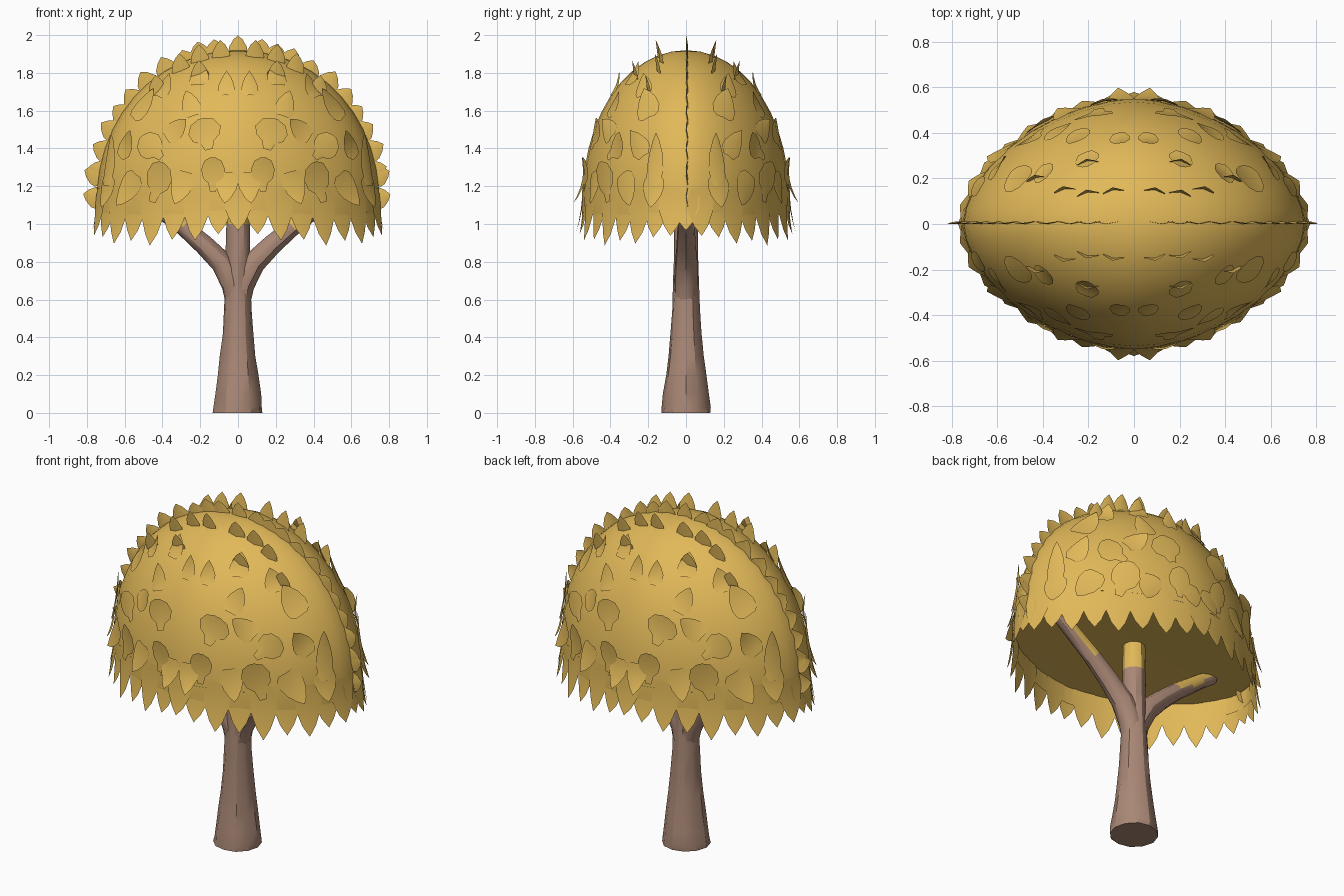
import bpy, bmesh, math, random
from mathutils import Vector

random.seed(4)
if "Cube" in bpy.data.objects:
    bpy.data.objects.remove(bpy.data.objects["Cube"])


def material(name, rgb):
    m = bpy.data.materials.new(name)
    m.use_nodes = True
    color = (*rgb, 1)
    m.diffuse_color = color
    bsdf = m.node_tree.nodes["Principled BSDF"]
    bsdf.inputs["Base Color"].default_value = color
    bsdf.inputs["Roughness"].default_value = 0.9
    return m


gold = material("golden leaf", (0.76, 0.485, 0.10))
bark = material("brown bark", (0.40, 0.245, 0.18))

# Dome dimensions: lens-shaped plan, rounded upright profile
RX, RY, BASE, HEIGHT, POWER, PLAN = 0.75, 0.55, 1.08, 0.84, 2.2, 1.75


def spread(z):
    t = min(max((z - BASE) / HEIGHT, 0), 1)
    return math.sqrt(max(0, 1 - t ** POWER))


def dome_point(a, z):
    def bend(v):
        return math.copysign(abs(v) ** (2 / PLAN), v)
    f = spread(z)
    return Vector((RX * f * bend(math.cos(a)), RY * f * bend(math.sin(a)), z))


def dome_height(x, y):
    f = (abs(x / RX) ** PLAN + abs(y / RY) ** PLAN) ** (1 / PLAN)
    return BASE + HEIGHT * (1 - f * f) ** (1 / POWER)


def dome_normal(p):
    t = max((p.z - BASE) / HEIGHT, 0)
    slope = spread(p.z) ** (PLAN - 2) * POWER / 2 * t ** (POWER - 1) / HEIGHT
    nx = math.copysign(abs(p.x / RX) ** (PLAN - 1) / RX, p.x)
    ny = math.copysign(abs(p.y / RY) ** (PLAN - 1) / RY, p.y)
    return Vector((nx, ny, slope)).normalized()


def finish(bm, name, mats, angle=40):
    mesh = bpy.data.meshes.new(name)
    bm.to_mesh(mesh)
    bm.free()
    for m in mats:
        mesh.materials.append(m)
    ob = bpy.data.objects.new(name, mesh)
    bpy.context.collection.objects.link(ob)
    bpy.ops.object.select_all(action='DESELECT')
    ob.select_set(True)
    bpy.context.view_layer.objects.active = ob
    bpy.ops.object.shade_smooth_by_angle(angle=math.radians(angle))


def bridge(bm, rings):
    for low, high in zip(rings, rings[1:]):
        n = len(low)
        for i in range(n):
            j = (i + 1) % n
            bm.faces.new((low[i], low[j], high[j], high[i]))


def fan(bm, ring, point):
    tip = bm.verts.new(point)
    for i in range(len(ring)):
        bm.faces.new((ring[i], ring[(i + 1) % len(ring)], tip))


# Trunk and branches: rings swept along a path in the x-z plane
def limb(name, path, sides=12):
    bm = bmesh.new()
    rings = []
    for i, (x, z, r) in enumerate(path):
        a, b = path[max(i - 1, 0)], path[min(i + 1, len(path) - 1)]
        along = Vector((b[0] - a[0], 0, b[1] - a[1])).normalized()
        across = Vector((along.z, 0, -along.x))
        ring = []
        for k in range(sides):
            ang = math.tau * k / sides
            rr = r * random.uniform(0.97, 1.03)
            offset = across * math.cos(ang) + Vector((0, math.sin(ang), 0))
            ring.append(bm.verts.new(Vector((x, 0, z)) + offset * rr))
        rings.append(ring)
    bridge(bm, rings)
    bm.faces.new(rings[0])
    bm.faces.new(rings[-1])
    bmesh.ops.recalc_face_normals(bm, faces=bm.faces)
    # Gold tint on the upward sides of the wood inside the crown
    for f in bm.faces:
        f.material_index = int(f.calc_center_median().z > 1.0 and f.normal.z > -0.2)
    finish(bm, name, (bark, gold), 30)


limb("trunk", [(0, 0, .131), (0, .03, .128), (0, .1, .12), (0, .2, .106), (0, .3, .094),
               (0, .42, .082), (0, .55, .073), (0, .7, .067), (0, .85, .064),
               (0, 1.0, .063), (0, 1.17, .06)])
for name, s in (("left_branch", 1), ("right_branch", -1)):
    limb(name, [(s * x, z, r) for x, z, r in (
        (0, .56, .06), (.025, .68, .063), (.085, .795, .06), (.18, .89, .052),
        (.29, .985, .046), (.37, 1.045, .044), (.45, 1.105, .041), (.54, 1.165, .037))])

# Crown dome: open wall at the rim, closed at the top
SEG, ROWS = 36, 12
levels = [1.05] + [BASE + HEIGHT * math.sin(math.pi / 2 * r / ROWS) for r in range(ROWS)]
bm = bmesh.new()
rings = [[bm.verts.new(dome_point(math.tau * k / SEG, z)) for k in range(SEG)] for z in levels]
bridge(bm, rings)
fan(bm, rings[-1], (0, 0, BASE + HEIGHT))
finish(bm, "crown_dome", (gold,))

# Recessed underside of the crown
bm = bmesh.new()
ring = [bm.verts.new(dome_point(-math.tau * k / SEG, 1.15)) for k in range(SEG)]
fan(bm, ring, (0, 0, 1.155))
finish(bm, "crown_underside", (gold,))

# Leaf outlines: (half width, height along the leaf)
SPADE = [(.3, 0), (.5, .25), (.46, .5), (.25, .8), (0, 1)]
HEART = [(.28, 0), (.46, .12), (.5, .35), (.4, .62), (.2, .86), (0, 1)]
ROUND = [(.12, 0), (.2, .25), (.42, .4), (.5, .65), (.36, .9), (.1, 1)]


def leaf(bm, base, up, normal, width, length, shape=SPADE, lift=(0, 0), cup=.012):
    side = up.cross(normal).normalized()
    rows = []
    for w, h in shape:
        mid = base + up * (h * length) + normal * (lift[0] + (lift[1] - lift[0]) * h * h)
        rows.append([bm.verts.new(mid + side * (k * w * width) - normal * (cup * abs(k) * 2 * w))
                     for k in (-1, 0, 1)])
    for a, b in zip(rows, rows[1:]):
        for i in (0, 1):
            bm.faces.new((a[i], a[i + 1], b[i + 1], b[i]))


def finish_leaves(bm, name):
    bmesh.ops.remove_doubles(bm, verts=bm.verts, dist=1e-5)
    finish(bm, name, (gold,))


# Hanging fringe around the lower rim
bm = bmesh.new()
COUNT = 36
for i in range(COUNT):
    a = math.tau * i / COUNT
    p = dome_point(a, 1.19)
    n = dome_normal(p)
    n = Vector((n.x, n.y, 0)).normalized()
    swell = abs(math.sin(2 * a))
    tip = 0.965 - 0.055 * swell - 0.025 * (i % 2) * swell
    lift = .006 * (i % 2) - .004
    leaf(bm, p, Vector((0, 0, -1)), n, .15, 1.19 - tip, SPADE, (lift, lift + .03), .006)
finish_leaves(bm, "fringe_leaves")

# Upright leaves along the centre ridge
bm = bmesh.new()
RIDGE = [.12, .2, .28, .38, .48, .56, .62, .67, .71, .735]
stations = [Vector((x, 0, dome_height(x, 0))) for x in RIDGE]
stations += [Vector((RX, 0, 1.13)), Vector((RX, 0, 1.25))]
FACE = Vector((0, -1, 0))
leaf(bm, Vector((0, 0, 1.88)), Vector((0, 0, 1)), FACE, .1, .12)
for p in stations:
    for s in (1, -1):
        q = Vector((p.x * s, 0, p.z))
        n = dome_normal(q)
        d = (n + Vector((0, 0, .25))).normalized()
        leaf(bm, q - n * .04, d, FACE, .12, random.uniform(.095, .115))
finish_leaves(bm, "ridge_leaves")

# Short standing rows on both sides of the ridge: x, y
bm = bmesh.new()
for x, y in ((.3, .15), (.2, .135), (.09, .145), (.2, .27), (.42, .2)):
    for sx in (1, -1):
        for sy in (1, -1):
            up = Vector((sx * x * .3, sy * .12, 1)).normalized()
            out = Vector((sx * .15, sy, 0)).normalized()
            out = (out - up * out.dot(up)).normalized()
            base = Vector((sx * x, sy * y, dome_height(x, y) - .04))
            leaf(bm, base, up, out, .1, .13)
finish_leaves(bm, "crest_leaves")

# Leaves lying on the dome: x, z of centre, roll, width, length, outline
PATCHES = [
    (.49, 1.63, -.5, .14, .19, HEART), (.45, 1.40, .9, .15, .17, ROUND),
    (.17, 1.47, .3, .18, .17, ROUND), (.13, 1.26, 0, .13, .18, ROUND),
    (.42, 1.22, -.3, .16, .22, ROUND), (.25, 1.63, .4, .11, .15, HEART),
    (.38, 1.72, -.3, .11, .13, SPADE), (.06, 1.73, 0, .09, .13, SPADE),
    (.2, 1.78, .1, .11, .13, SPADE), (.3, 1.19, 2.9, .13, .18, HEART),
    (.58, 1.18, 2.6, .14, .2, HEART), (.58, 1.42, -.6, .12, .16, SPADE),
    (.32, 1.50, -.9, .12, .15, HEART), (.67, 1.34, 0, .1, .28, HEART),
    (.69, 1.17, 3.1, .13, .17, HEART), (.06, 1.19, 3.1, .12, .17, SPADE),
]
bm = bmesh.new()
for x, z, roll, width, length, shape in PATCHES:
    depth = RY * (spread(z) ** PLAN - (x / RX) ** PLAN) ** (1 / PLAN)
    rise = .05 if shape is SPADE else .034
    for sx in (1, -1):
        for sy in (1, -1):
            p = Vector((x * sx, depth * sy, z))
            n = dome_normal(p)
            up = (Vector((0, 0, 1)) - n * n.z).normalized()
            side = Vector((0, 0, 1)).cross(n).normalized()
            d = up * math.cos(roll) + side * (math.sin(roll) * -sx * sy)
            leaf(bm, p - d * (length / 2), d, n, width, length, shape, (.006, rise), .008)
finish_leaves(bm, "surface_leaves")
